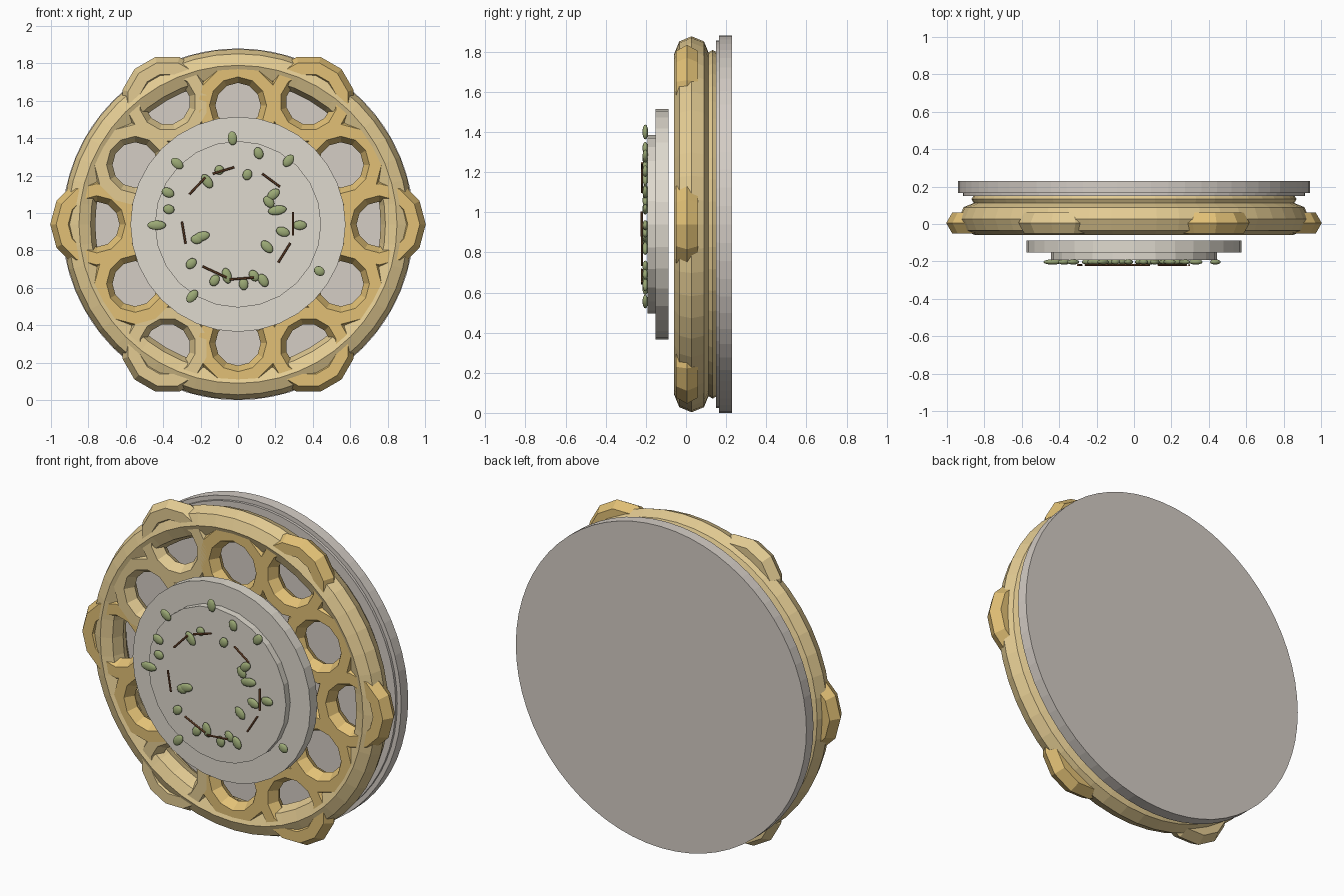
import bpy, math
from math import pi, cos, sin
from mathutils import Vector

if "Cube" in bpy.data.objects:
    bpy.data.objects.remove(bpy.data.objects["Cube"])

CZ = 0.94  # height of the common axis


def material(name, rgb):
    m = bpy.data.materials.new(name)
    m.diffuse_color = (*rgb, 1)
    m.use_nodes = True
    m.node_tree.nodes["Principled BSDF"].inputs["Base Color"].default_value = m.diffuse_color
    return m


GOLD = material("gold", (0.76, 0.53, 0.18))
PALE_GOLD = material("pale_gold", (0.77, 0.60, 0.29))
BASE = material("plate", (0.66, 0.61, 0.56))
CREAM = material("cream", (0.74, 0.70, 0.62))
GREEN = material("leaf_green", (0.33, 0.40, 0.18))
BROWN = material("twig_brown", (0.19, 0.075, 0.03))


def finish(name, mat):
    ob = bpy.context.object
    ob.name = name
    ob.data.materials.append(mat)
    return ob


def disc(name, r, y0, y1, sides, mat):
    bpy.ops.mesh.primitive_cylinder_add(vertices=sides, radius=r, depth=y1 - y0,
        location=(0, (y0 + y1) / 2, CZ), rotation=(pi / 2, 0, 0))
    return finish(name, mat)


def ring(name, x, y, z, major, minor, n, m, mat, spin=0.0):
    bpy.ops.mesh.primitive_torus_add(major_radius=major, minor_radius=minor,
        major_segments=n, minor_segments=m, location=(x, y, z),
        rotation=(pi / 2, -spin, 0))
    return finish(name, mat)


# backing plate with a small step
disc("back_plate", 0.94, 0.165, 0.23, 64, BASE)
disc("back_step", 0.915, 0.15, 0.165, 64, BASE)

# large rim and thin rear rim
ring("outer_rim", 0, 0.028, CZ, 0.85, 0.087, 48, 8, PALE_GOLD)
ring("rear_rim", 0, 0.133, CZ, 0.845, 0.024, 48, 6, PALE_GOLD)

# twelve chain links, alternating far and near
for i in range(12):
    a = i * pi / 6
    far = i % 2 == 0
    r = 0.755 if far else 0.635
    spin = pi / 12 if far and i % 6 else 0
    ring(f"link_{i + 1}", r * cos(a), 0.005, CZ + r * sin(a), 0.185, 0.064, 12, 6,
         PALE_GOLD if i in (4, 5, 8) else GOLD, spin)

# two-step centre plate
disc("centre_plate", 0.575, -0.152, -0.087, 32, CREAM)
disc("centre_raised_plate", 0.445, -0.192, -0.152, 24, CREAM)

# leaves: x, z, length, angle in degrees
leaves = [
    (-.03, 1.40, .075, 95), (.11, 1.32, .065, 110), (.27, 1.28, .075, 50),
    (.05, 1.205, .06, 70), (.19, 1.10, .075, 40), (.165, 1.06, .07, 130),
    (.21, 1.015, .10, 10), (.33, .935, .075, 0), (.24, .90, .075, -20),
    (.155, .82, .08, -45), (.135, .64, .075, -60), (.085, .665, .065, 125),
    (.03, .62, .065, 95), (-.06, .665, .085, 105), (-.125, .64, .065, 60),
    (-.245, .555, .08, 50), (-.25, .73, .065, 45), (-.195, .875, .09, 15),
    (-.22, .86, .065, 0), (-.435, .935, .10, 0), (-.37, 1.02, .06, -10),
    (-.375, 1.11, .07, -25), (-.325, 1.265, .075, -40), (-.165, 1.17, .085, -55),
    (-.10, 1.23, .05, 30), (.435, .69, .06, -30)]
for i, (x, z, length, deg) in enumerate(leaves):
    bpy.ops.mesh.primitive_uv_sphere_add(segments=12, ring_count=8, radius=1,
        location=(x, -0.203, z), rotation=(0, -math.radians(deg), 0))
    ob = finish(f"leaf_{i + 1}", GREEN)
    ob.scale = (length / 2, 0.014, 0.025)
    bpy.ops.object.shade_smooth()

# twigs: end points in x, z
twigs = [(-.26, 1.10, -.175, 1.19), (-.135, 1.21, -.02, 1.245), (.13, 1.21, .225, 1.14),
         (.295, 1.005, .295, .88), (.28, .84, .215, .735), (.085, .655, -.045, .645),
         (-.06, .655, -.19, .715), (-.30, .955, -.28, .835)]
for i, (x0, z0, x1, z1) in enumerate(twigs):
    d = Vector((x1 - x0, 0, z1 - z0))
    bpy.ops.mesh.primitive_cylinder_add(vertices=6, radius=0.006, depth=d.length,
        location=((x0 + x1) / 2, -0.22, (z0 + z1) / 2),
        rotation=d.to_track_quat('Z', 'Y').to_euler())
    finish(f"twig_{i + 1}", BROWN)
